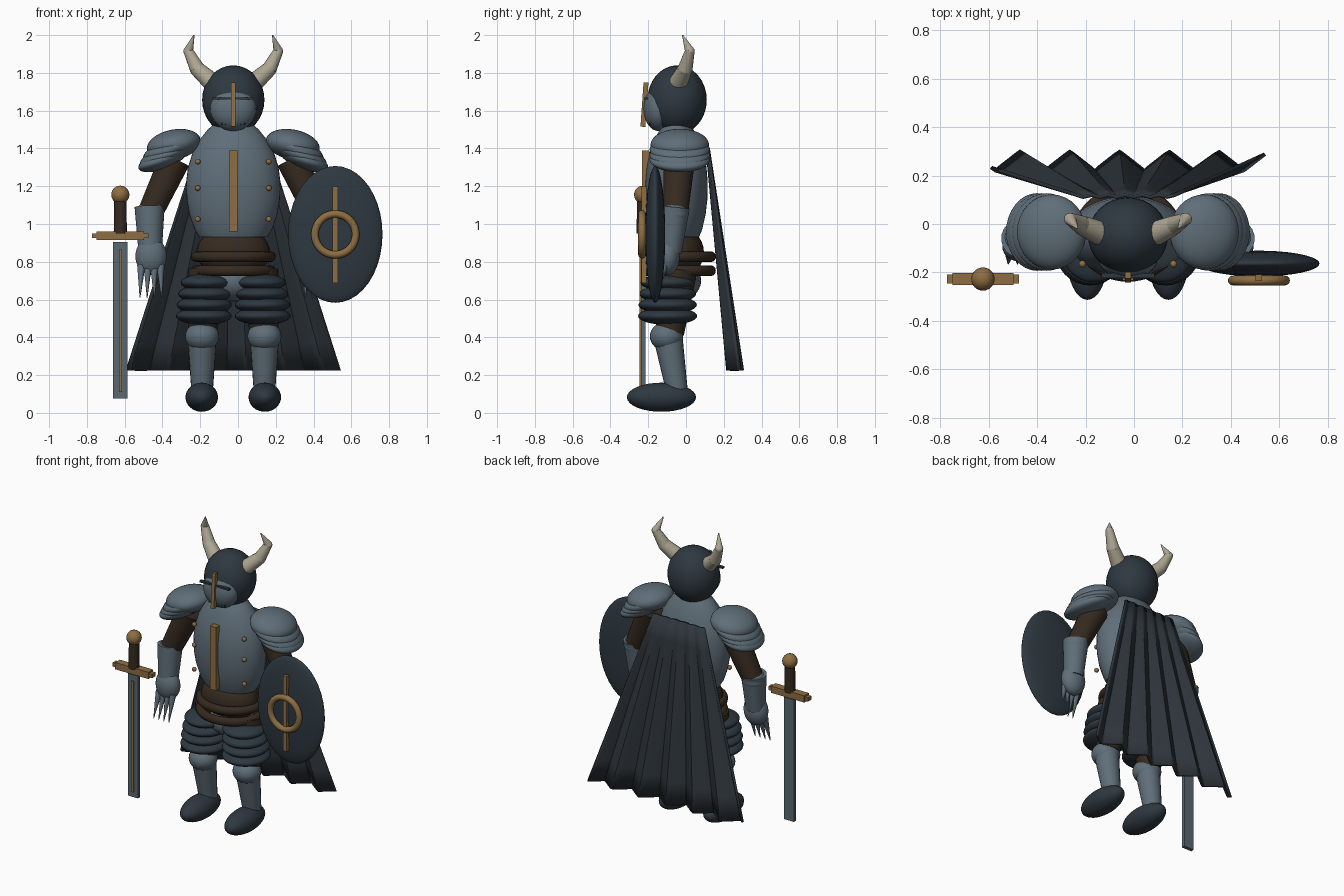
import bpy, bmesh, math
from mathutils import Vector

if "Cube" in bpy.data.objects:
    bpy.data.objects.remove(bpy.data.objects["Cube"])

CX = -0.025  # body centre line


def mat(name, r, g, b):
    m = bpy.data.materials.new(name)
    m.diffuse_color = (r, g, b, 1)
    m.use_nodes = True
    m.node_tree.nodes["Principled BSDF"].inputs["Base Color"].default_value = m.diffuse_color
    return m


STEEL = mat("steel", 0.115, 0.156, 0.19)
DARK = mat("dark_steel", 0.027, 0.040, 0.052)
CLOTH = mat("cape_cloth", 0.027, 0.035, 0.043)
GOLD = mat("brass", 0.27, 0.155, 0.055)
LEATHER = mat("leather", 0.036, 0.023, 0.014)
BONE = mat("bone", 0.42, 0.38, 0.29)
BLADE = mat("blade_steel", 0.10, 0.14, 0.165)


def finish(o, name, m, smooth=True):
    o.name = name
    o.data.materials.append(m)
    if smooth:
        bpy.ops.object.select_all(action='DESELECT')
        o.select_set(True)
        bpy.context.view_layer.objects.active = o
        bpy.ops.object.shade_smooth_by_angle(angle=math.radians(40))
    return o


def ball(name, loc, size, m, rot=(0, 0, 0), seg=32):
    bpy.ops.mesh.primitive_uv_sphere_add(segments=seg, ring_count=seg // 2, location=loc, rotation=rot)
    o = bpy.context.object
    o.scale = size
    return finish(o, name, m)


def box(name, loc, size, m, rot=(0, 0, 0)):
    bpy.ops.mesh.primitive_cube_add(size=1, location=loc, rotation=rot)
    o = bpy.context.object
    o.scale = size
    return finish(o, name, m, False)


def ring(name, loc, major, minor, m, rot=(0, 0, 0), scale=(1, 1, 1)):
    bpy.ops.mesh.primitive_torus_add(major_radius=major, minor_radius=minor, major_segments=48,
                                     minor_segments=12, location=loc, rotation=rot)
    o = bpy.context.object
    o.scale = scale
    return finish(o, name, m)


def tube(name, a, b, r1, r2, m, seg=20):
    a, b = Vector(a), Vector(b)
    d = b - a
    bpy.ops.mesh.primitive_cone_add(vertices=seg, radius1=r1, radius2=r2, depth=d.length, location=(a + b) / 2)
    o = bpy.context.object
    o.rotation_euler = d.to_track_quat('Z', 'Y').to_euler()
    return finish(o, name, m)


def lathe(name, profile, loc, yscale, m, seg=40):
    bm = bmesh.new()
    rows = [[bm.verts.new((r * math.cos(2 * math.pi * i / seg), r * yscale * math.sin(2 * math.pi * i / seg), z))
             for i in range(seg)] for z, r in profile]
    for lo, hi in zip(rows, rows[1:]):
        for i in range(seg):
            j = (i + 1) % seg
            bm.faces.new((lo[i], lo[j], hi[j], hi[i]))
    bm.faces.new(rows[0][::-1])
    bm.faces.new(rows[-1])
    me = bpy.data.meshes.new(name)
    bm.to_mesh(me)
    bm.free()
    o = bpy.data.objects.new(name, me)
    o.location = loc
    bpy.context.collection.objects.link(o)
    return finish(o, name, m)


# Torso, waist and belts
lathe("breastplate", [(0.93, 0.18), (0.97, 0.205), (1.05, 0.233), (1.13, 0.247), (1.22, 0.25), (1.3, 0.24),
                      (1.38, 0.215), (1.45, 0.175), (1.5, 0.135), (1.54, 0.09)], (CX, -0.05, 0), 0.66, STEEL)
ball("abdomen", (CX, -0.05, 0.85), (0.195, 0.145, 0.14), LEATHER)
ball("pelvis", (CX, -0.05, 0.70), (0.17, 0.13, 0.11), STEEL)
for z in (0.827, 0.753):
    ring("belt", (CX, -0.04, z), 0.197, 0.028, LEATHER, scale=(1, 0.88, 1))
box("chest_strip", (CX, -0.213, 1.175), (0.045, 0.04, 0.43), GOLD)

# Helmet with visor
ball("helmet", (CX, -0.047, 1.657), (0.165, 0.157, 0.183), DARK)
ball("visor", (CX, -0.145, 1.61), (0.122, 0.08, 0.118), STEEL)
box("nose_bar", (CX, -0.22, 1.632), (0.024, 0.026, 0.235), GOLD, (math.radians(-4), 0, 0))
box("eye_slit", (CX, -0.212, 1.665), (0.22, 0.02, 0.012), DARK)
for i in (-3, -2, -1, 1, 2, 3):
    box("breath_slit", (CX + 0.02 * i, -0.196 + 0.003 * abs(i), 1.54), (0.005, 0.012, 0.03), DARK)

# Paired parts
for s in (-1, 1):
    def P(x, y, z):
        return (CX + s * x, y, z)

    # horn
    pts = [P(0.10, -0.045, 1.74), P(0.19, -0.005, 1.82), P(0.238, 0.02, 1.915), P(0.208, -0.018, 2.0)]
    rad = [0.052, 0.04, 0.026, 0.003]
    for i in range(3):
        tube("horn_segment", pts[i], pts[i + 1], rad[i], rad[i + 1], BONE, 16)
    for i in (1, 2):
        ball("horn_joint", pts[i], (rad[i],) * 3, BONE, seg=16)

    # rivets
    for z in (1.33, 1.19, 1.025):
        ball("rivet", P(0.188, -0.165, z), (0.015,) * 3, GOLD, seg=12)

    # shoulder plates
    ball("shoulder_dome", P(0.315, -0.033, 1.42), (0.145, 0.155, 0.08), STEEL, (0, s * 0.2, 0))
    for x, z, r, h in ((0.335, 1.395, 0.15, 0.058), (0.355, 1.365, 0.147, 0.052), (0.375, 1.34, 0.135, 0.05)):
        ball("shoulder_plate", P(x, -0.033, z), (r, 0.16, h), STEEL, (0, s * 0.35, 0))

    # arm, gauntlet and claws
    tube("upper_arm", P(0.31, -0.035, 1.34), P(0.435, -0.055, 1.07), 0.083, 0.068, LEATHER)
    ball("elbow", P(0.445, -0.06, 1.055), (0.075, 0.075, 0.06), STEEL)
    tube("forearm", P(0.443, -0.06, 1.09), P(0.44, -0.085, 0.85), 0.08, 0.062, STEEL)
    ball("gauntlet", P(0.435, -0.095, 0.83), (0.083, 0.062, 0.1), STEEL)
    for i in range(4):
        x = 0.385 + i * 0.034
        tube("finger", P(x, -0.115, 0.78), P(x - 0.005 + 0.004 * i, -0.165, 0.61), 0.022, 0.002, STEEL, 10)

    # thigh with stacked plates
    tube("thigh", P(0.13, -0.05, 0.75), P(0.165, -0.085, 0.42), 0.11, 0.075, LEATHER)
    for x, z, r in ((0.143, 0.69, 0.135), (0.15, 0.63, 0.142), (0.154, 0.572, 0.146), (0.156, 0.513, 0.148)):
        ball("thigh_plate", P(x, -0.097, z), (r, r * 1.06, 0.047), DARK)

    # lower leg
    ball("knee", P(0.165, -0.103, 0.405), (0.09, 0.088, 0.078), STEEL)
    tube("shin", P(0.165, -0.095, 0.40), P(0.165, -0.045, 0.10), 0.077, 0.056, STEEL)
    ball("foot", P(0.167, -0.13, 0.083), (0.086, 0.183, 0.077), DARK)

# Shield
ball("shield", (0.515, -0.163, 0.945), (0.25, 0.053, 0.362), DARK, seg=40)
ring("shield_ring", (0.515, -0.233, 0.945), 0.108, 0.02, GOLD, (math.pi / 2, 0, 0))
box("shield_bar", (0.515, -0.222, 0.943), (0.027, 0.026, 0.51), GOLD)

# Sword
SX, SY = -0.623, -0.227
ball("pommel", (SX, SY, 1.155), (0.048,) * 3, GOLD, seg=24)
tube("grip", (SX, SY, 0.95), (SX, SY, 1.13), 0.035, 0.032, LEATHER)
box("guard", (SX, SY, 0.938), (0.25, 0.05, 0.046), GOLD)
box("guard_core", (SX, SY, 0.938), (0.298, 0.036, 0.026), GOLD)
box("blade", (SX, SY, 0.49), (0.075, 0.024, 0.83), BLADE)
box("fuller", (SX, SY - 0.014, 0.488), (0.016, 0.012, 0.755), GOLD)

# Pleated cape, flaring towards the hem
bm = bmesh.new()
COLS, ROWS = 66, 8
grid = []
for r in range(ROWS + 1):
    t = r / ROWS
    row = []
    for c in range(COLS + 1):
        u = -1 + 2 * c / COLS
        x = CX + u * (0.19 + 0.375 * t)
        xb = CX + u * 0.565
        wave = 2 / math.pi * math.asin(math.cos(2 * math.pi * (xb + 0.06) / 0.205))
        y = 0.115 + 0.145 * t + wave * (0.004 + 0.036 * t)
        row.append(bm.verts.new((x, y, 1.40 - 1.175 * t)))
    grid.append(row)
for a, b in zip(grid, grid[1:]):
    for c in range(COLS):
        bm.faces.new((a[c], b[c], b[c + 1], a[c + 1]))
me = bpy.data.meshes.new("cape")
bm.to_mesh(me)
bm.free()
cape = bpy.data.objects.new("cape", me)
bpy.context.collection.objects.link(cape)
finish(cape, "cape", CLOTH)
sol = cape.modifiers.new("thickness", 'SOLIDIFY')
sol.thickness = 0.015
sol.offset = 0
